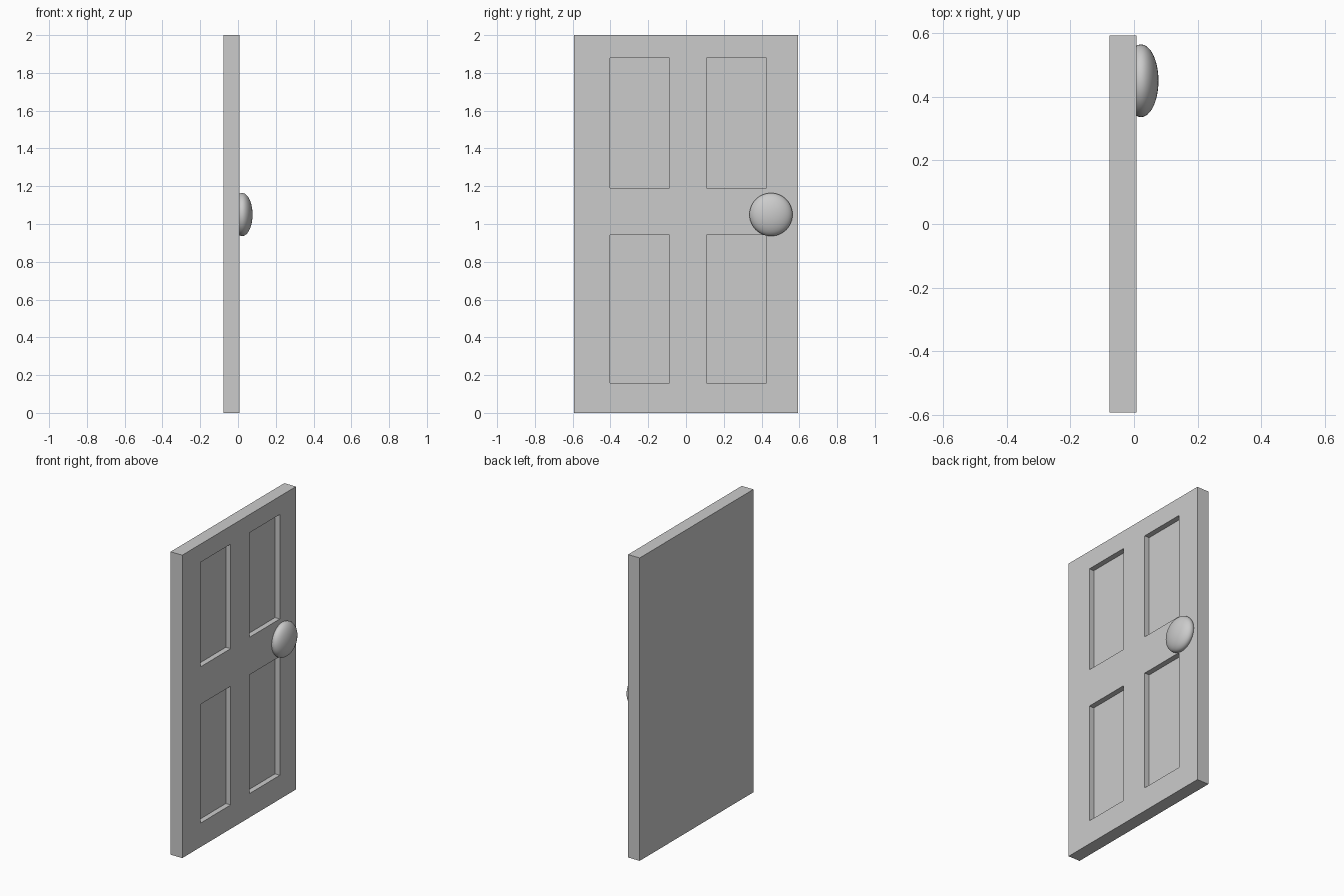
import bpy
import bmesh
from mathutils import Vector

if "Cube" in bpy.data.objects:
    bpy.data.objects.remove(bpy.data.objects["Cube"])

FRONT, BACK, RECESS = 0.008, -0.077, 0.035
YS = [-0.593, -0.402, -0.088, 0.108, 0.425, 0.593]   # stile and panel edges
ZS = [0.0, 0.158, 0.942, 1.19, 1.88, 2.0]            # rail and panel edges

# Door slab: gridded face, extruded to thickness, panels pushed in
bm = bmesh.new()
grid = [[bm.verts.new((FRONT, y, z)) for z in ZS] for y in YS]
cells = {}
for i in range(5):
    for j in range(5):
        cells[i, j] = bm.faces.new((grid[i][j], grid[i + 1][j],
                                    grid[i + 1][j + 1], grid[i][j + 1]))
panels = [cells[i, j] for i in (1, 3) for j in (1, 3)]
ext = bmesh.ops.extrude_face_region(bm, geom=list(cells.values()), use_keep_orig=True)
for v in [g for g in ext["geom"] if isinstance(g, bmesh.types.BMVert)]:
    v.co.x = BACK
pushed = bmesh.ops.extrude_discrete_faces(bm, faces=panels)["faces"]
for f in pushed:
    bmesh.ops.translate(bm, verts=f.verts, vec=Vector((-RECESS, 0, 0)))
bmesh.ops.recalc_face_normals(bm, faces=bm.faces)
mesh = bpy.data.meshes.new("door_slab")
bm.to_mesh(mesh)
bm.free()
bpy.context.collection.objects.link(bpy.data.objects.new("door_slab", mesh))

# Flattened round knob
bpy.ops.mesh.primitive_uv_sphere_add(segments=48, ring_count=24, radius=1,
                                     location=(0.022, 0.45, 1.05))
knob = bpy.context.object
knob.name = "door_knob"
knob.scale = (0.055, 0.114, 0.114)
bpy.ops.object.transform_apply(location=False, rotation=False, scale=True)
bpy.ops.object.shade_smooth()
